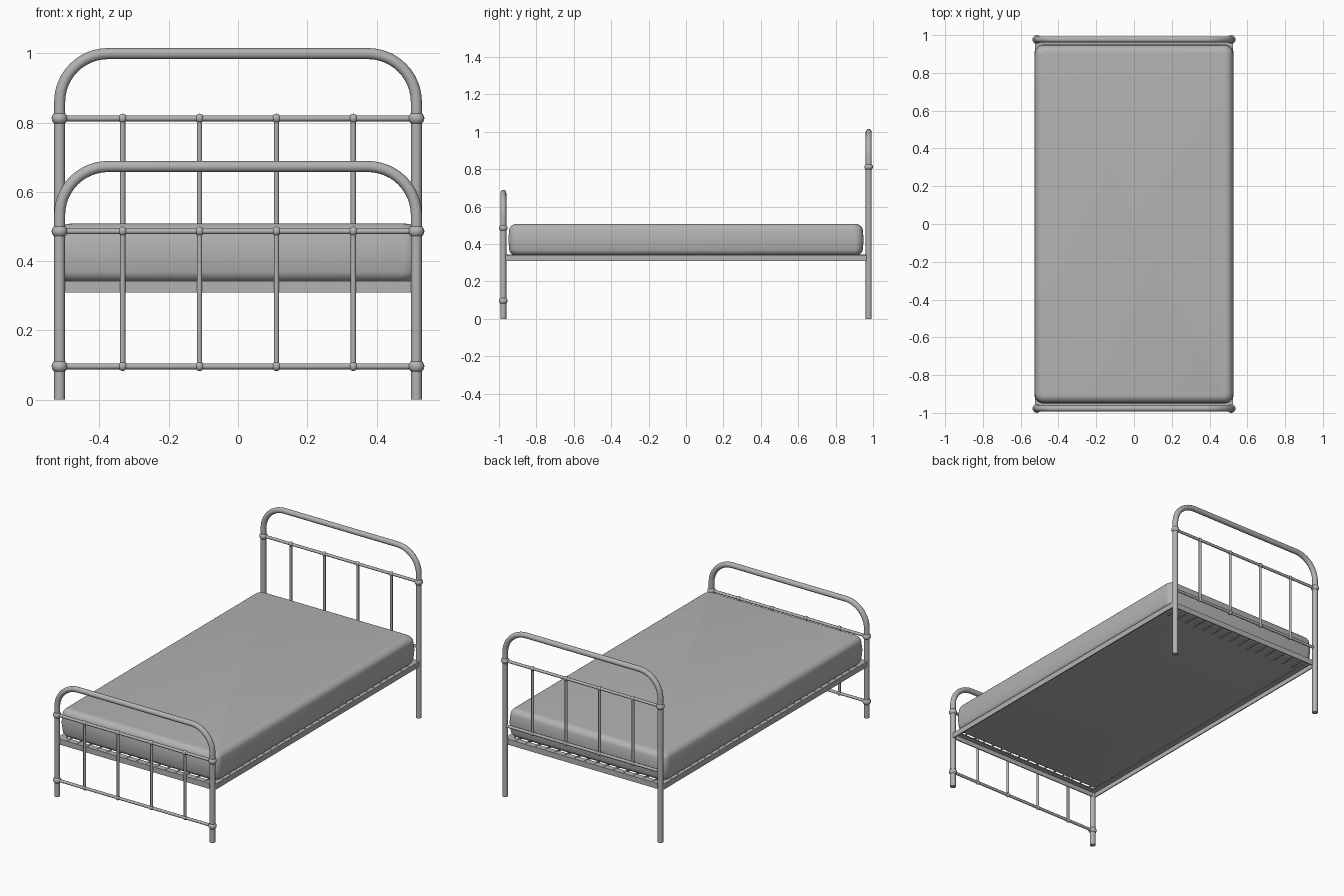
import bpy, bmesh, math
from mathutils import Vector

if "Cube" in bpy.data.objects:
    bpy.data.objects.remove(bpy.data.objects["Cube"])

PX, PY = 0.515, 0.977      # post centre positions

grey = bpy.data.materials.new("dark_grey")
grey.diffuse_color = (0.45, 0.45, 0.45, 1)
grey.use_nodes = True
grey.node_tree.nodes["Principled BSDF"].inputs["Base Color"].default_value = grey.diffuse_color


def add_mesh(name, bm, smooth=True):
    bmesh.ops.recalc_face_normals(bm, faces=bm.faces)
    me = bpy.data.meshes.new(name)
    bm.to_mesh(me)
    bm.free()
    me.materials.append(grey)
    ob = bpy.data.objects.new(name, me)
    bpy.context.collection.objects.link(ob)
    if smooth:
        bpy.ops.object.select_all(action='DESELECT')
        ob.select_set(True)
        bpy.context.view_layer.objects.active = ob
        bpy.ops.object.shade_smooth_by_angle(angle=math.radians(40))
    return ob


def tube(bm, path, r, sides=16):
    # sweep a circle along a path, closing both ends
    pts = [Vector(p) for p in path]
    rings = []
    ref = None
    for i, p in enumerate(pts):
        t = (pts[min(i + 1, len(pts) - 1)] - pts[max(i - 1, 0)]).normalized()
        if ref is None:
            ref = Vector((0, 1, 0)) if abs(t.y) < 0.9 else Vector((0, 0, 1))
        a = (ref - t * ref.dot(t)).normalized()
        b = t.cross(a)
        rings.append([bm.verts.new(p + r * (a * math.cos(u) + b * math.sin(u)))
                      for u in (2 * math.pi * k / sides for k in range(sides))])
    for r0, r1 in zip(rings, rings[1:]):
        for k in range(sides):
            n = (k + 1) % sides
            bm.faces.new((r0[k], r0[n], r1[n], r1[k]))
    bm.faces.new(rings[0][::-1])
    bm.faces.new(rings[-1])


def knob(bm, pos, rx, rz):
    vs = bmesh.ops.create_uvsphere(bm, u_segments=20, v_segments=14, radius=1)['verts']
    for v in vs:
        v.co = Vector((v.co.x * rx, v.co.y * rx, v.co.z * rz)) + Vector(pos)


def box(bm, lo, hi):
    lo, hi = Vector(lo), Vector(hi)
    for v in bmesh.ops.create_cube(bm, size=1)['verts']:
        v.co = (lo + hi) / 2 + Vector(c * d for c, d in zip(v.co, hi - lo))


def end_frame(name, y, top, low_knobs):
    # bent outer tube from floor to floor
    bend, n = 0.14, 12
    path = [(-PX, y, 0)]
    for cx, start in ((-PX + bend, math.pi), (PX - bend, math.pi / 2)):
        for i in range(n + 1):
            a = start - i * math.pi / 2 / n
            path.append((cx + bend * math.cos(a), y, top - bend + bend * math.sin(a)))
    path.append((PX, y, 0))
    bm = bmesh.new()
    tube(bm, path, 0.016)
    add_mesh(name + "_outer_tube", bm)

    # thin cross rails and spindles
    hi, lo = top - 0.187, top - 0.577
    bm = bmesh.new()
    for z in (hi, lo):
        tube(bm, [(-PX, y, z), (PX, y, z)], 0.0085, 12)
    xs = (-0.333, -0.111, 0.111, 0.333)
    for x in xs:
        tube(bm, [(x, y, lo), (x, y, hi)], 0.0075, 12)
    add_mesh(name + "_rails_and_spindles", bm)

    # cast joints
    bm = bmesh.new()
    for z in (hi, lo):
        if z == hi or low_knobs:
            for x in (-PX, PX):
                knob(bm, (x, y, z), 0.023, 0.02)
        for x in xs:
            knob(bm, (x, y, z), 0.0125, 0.0135)
    add_mesh(name + "_joints", bm)


end_frame("headboard", PY, 0.999, False)
end_frame("footboard", -PY, 0.673, True)

# angle-iron base frame: upright flange plus inward flange
Z0, Z1, T = 0.309, 0.342, 0.006
for name, s in (("left_side_rail", -1), ("right_side_rail", 1)):
    bm = bmesh.new()
    xo = s * 0.525
    for xi, za in ((xo - s * T, Z0), (xo - s * 0.04, Z1 - T)):
        box(bm, (min(xo, xi), -0.965, za), (max(xo, xi), 0.965, Z1))
    add_mesh(name, bm, False)
for name, s in (("foot_end_rail", -1), ("head_end_rail", 1)):
    bm = bmesh.new()
    yo = s * 0.972
    for yi, za in ((yo - s * T, Z0), (yo - s * 0.035, Z1 - T)):
        box(bm, (-0.52, min(yo, yi), za), (0.52, max(yo, yi), Z1))
    add_mesh(name, bm, False)

# wire base, with links showing below the mattress at the head end
bm = bmesh.new()
for i in range(15):
    x = -0.455 + i * 0.065
    box(bm, (x - 0.004, -0.96, 0.339), (x + 0.004, 0.96, 0.344))
    box(bm, (x - 0.004, 0.84, 0.333), (x + 0.004, 0.96, 0.339))
for i in range(28):
    y = -0.8775 + i * 0.065
    box(bm, (-0.515, y - 0.004, 0.339), (0.515, y + 0.004, 0.344))
add_mesh("base_wires", bm, False)

# soft mattress with rounded edges and gently bulging sides
bm = bmesh.new()
box(bm, (-0.515, -0.938, 0.338), (0.515, 0.938, 0.508))
upright = [e for e in bm.edges if abs(e.verts[0].co.z - e.verts[1].co.z) > 0.1]
bmesh.ops.bevel(bm, geom=upright, offset=0.045, segments=6,
                profile=0.5, affect='EDGES')
rims = [e for e in bm.edges if abs(e.verts[0].co.z - e.verts[1].co.z) < 0.01]
bmesh.ops.bevel(bm, geom=rims, offset=0.03, segments=6,
                profile=0.5, affect='EDGES')
bmesh.ops.bisect_plane(bm, geom=bm.verts[:] + bm.edges[:] + bm.faces[:],
                       plane_co=(0, 0, 0.423), plane_no=(0, 0, 1))
for v in bm.verts:
    k = 1 - ((v.co.z - 0.423) / 0.085) ** 2
    v.co.x += 0.012 * k * v.co.x / 0.515
    v.co.y += 0.012 * k * v.co.y / 0.938
add_mesh("mattress", bm)
